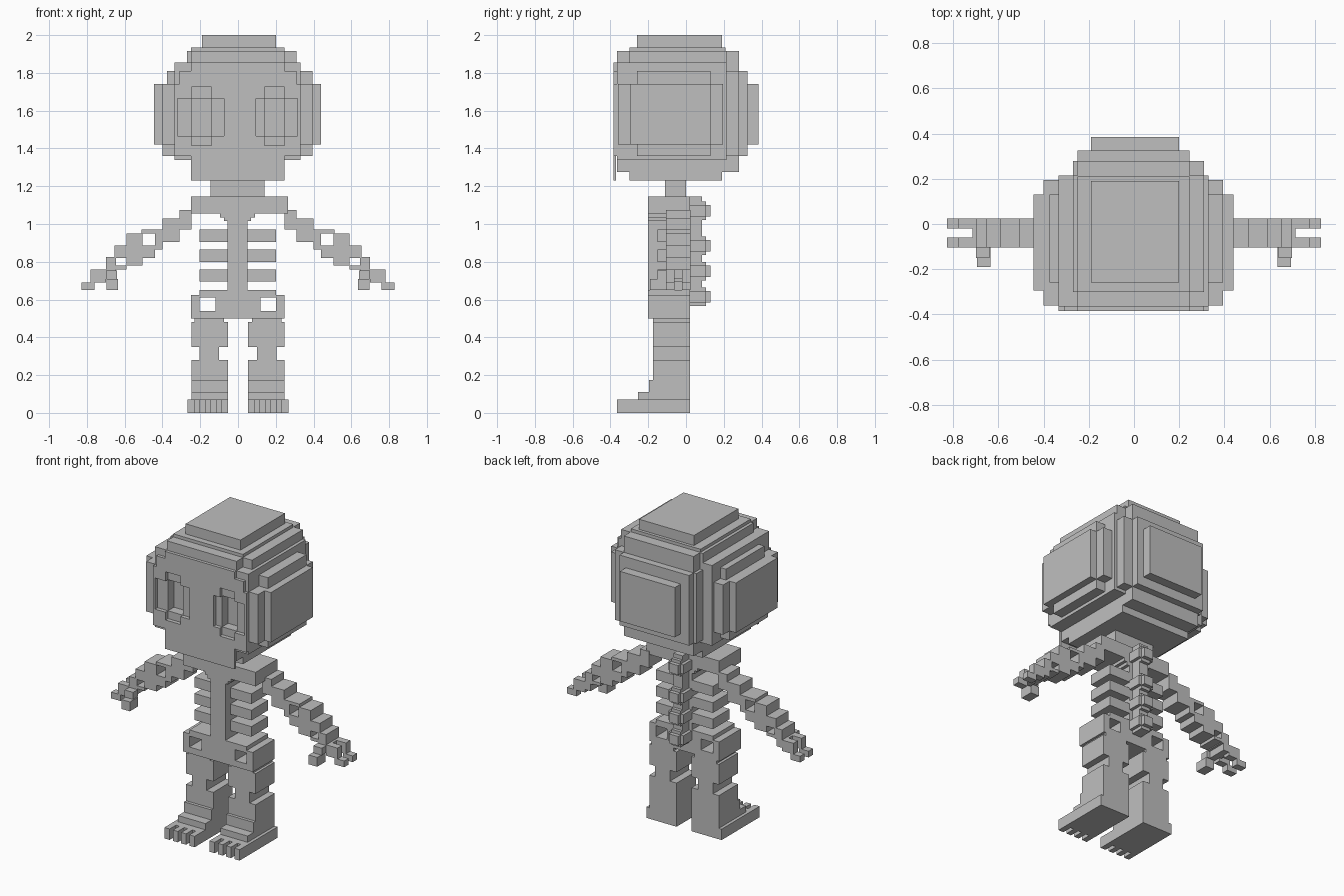
import bpy, bmesh, itertools
from mathutils import Vector

bone = bpy.data.materials.new("bone_grey")
bone.diffuse_color = (0.52, 0.52, 0.52, 1)


def part(name, boxes, cuts=()):
    """Fuse axis-aligned boxes (x0,x1,y0,y1,z0,z1), minus cuts, into one clean shell."""
    boxes, cuts = list(boxes), list(cuts)
    ax = [sorted({round(v, 4) for b in boxes + cuts for v in b[2 * a:2 * a + 2]}) for a in range(3)]
    dims = [len(a) - 1 for a in ax]

    def inside(c, group):
        return any(all(b[2 * a] < c[a] < b[2 * a + 1] for a in range(3)) for b in group)

    solid = set()
    for cell in itertools.product(*(range(n) for n in dims)):
        c = [(ax[a][cell[a]] + ax[a][cell[a] + 1]) / 2 for a in range(3)]
        if inside(c, boxes) and not inside(c, cuts):
            solid.add(cell)
    bm, verts = bmesh.new(), {}

    def vert(k):
        if k not in verts:
            verts[k] = bm.verts.new([ax[a][k[a]] for a in range(3)])
        return verts[k]

    for cell in solid:
        for a in range(3):
            u, w = (a + 1) % 3, (a + 2) % 3
            for side in (0, 1):
                n = list(cell)
                n[a] += 1 if side else -1
                if tuple(n) in solid:
                    continue
                ring = []
                for du, dw in ((0, 0), (1, 0), (1, 1), (0, 1)):
                    k = list(cell)
                    k[a] += side
                    k[u] += du
                    k[w] += dw
                    ring.append(vert(tuple(k)))
                bm.faces.new(ring if side else ring[::-1])
    bmesh.ops.dissolve_limit(bm, angle_limit=0.01, verts=bm.verts[:], edges=bm.edges[:])
    mesh = bpy.data.meshes.new(name)
    bm.to_mesh(mesh)
    bm.free()
    mesh.materials.append(bone)
    obj = bpy.data.objects.new(name, mesh)
    bpy.context.collection.objects.link(obj)
    return obj


def flip(boxes):
    return [(-b[1], -b[0]) + tuple(b[2:]) for b in boxes]


def pair(name, boxes, cuts=()):
    part("left_" + name, boxes, cuts)
    part("right_" + name, flip(boxes), flip(cuts))


# Skull: stepped layers stacked outwards along each axis
skull = [
    (-.19, .20, -.26, .19, 1.3, 2.0),
    (-.25, .245, -.30, .21, 1.3, 1.935),
    (-.25, .245, -.365, .28, 1.275, 1.915),
    (-.27, .31, -.30, .215, 1.34, 1.915),
    (-.27, .31, -.365, .28, 1.36, 1.81),
    (-.335, .33, -.365, .215, 1.34, 1.855),
    (-.375, .395, -.26, .13, 1.36, 1.81),
    (-.40, .395, -.26, .13, 1.36, 1.74),
    (-.40, .395, -.36, .195, 1.42, 1.74),
    (-.445, .44, -.295, .13, 1.42, 1.74),
    (-.25, .245, -.365, .325, 1.36, 1.81),
    (-.19, .20, -.30, .385, 1.42, 1.74),
    (-.25, .245, -.30, .19, 1.23, 1.3),
    # face plate and hanging upper jaw
    (-.335, .33, -.385, -.36, 1.36, 1.74),
    (-.31, .31, -.385, -.36, 1.36, 1.81),
    (-.25, .245, -.385, -.36, 1.36, 1.855),
    (-.25, .245, -.385, -.37, 1.23, 1.4),
]
# Eye sockets: shallow cross with a deeper centre
sockets = [
    (.095, .315, -.40, -.36, 1.465, 1.665),
    (.14, .245, -.40, -.36, 1.415, 1.725),
    (.14, .245, -.40, -.30, 1.465, 1.665),
]
sockets += [(-.32, -.075) + sockets[0][2:]] + flip(sockets[1:])
part("skull", skull, sockets)
part("neck", [(-.145, .14, -.11, 0, 1.145, 1.23)])

# Rib cage: collar, sternum and three pairs of ribs
chest = [(-.25, .265, -.2, .02, 1.055, 1.145), (-.055, .05, -.2, .02, .645, 1.06),
         (-.095, .09, -.2, .02, 1.035, 1.06), (-.075, .07, -.2, .02, 1.015, 1.06)]
for z in (.695, .80, .905):
    chest.append((-.205, .2, -.15, .02, z, z + .065))
part("rib_cage", chest)

# Pelvis with two openings
part("pelvis", [(-.25, .245, -.2, .02, .5, .625), (-.205, .2, -.2, .02, .5, .65)],
     [(-.205, -.12, -.3, .1, .54, .61), (.12, .2, -.3, .1, .54, .61)])

# Spine with four knobbly vertebrae
spine = [(-.035, .03, .02, .085, .565, 1.145)]
for z in (.565, .70, .835, 1.02):
    spine += [(-.055, .05, .02, .105, z + .02, z + .08),
              (-.035, .03, .02, .105, z, z + .1),
              (-.035, .03, .02, .13, z + .02, z + .08)]
part("spine", spine)

# Arms: stair-stepped bones with gaps, in (x0, x1, z0, z1)
steps = [(.245, .31, .97, 1.075), (.31, .40, .905, 1.03), (.40, .51, .95, .97),
         (.40, .44, .865, .97), (.44, .51, .82, .885), (.505, .59, .885, .95),
         (.505, .59, .78, .885), (.59, .655, .82, .885), (.59, .655, .76, .78),
         (.645, .70, .755, .825), (.66, .715, .71, .76)]
arm = [(x0, x1, -.105, .025, z0, z1) for x0, x1, z0, z1 in steps]
# Fingers and thumb
for y0, y1 in ((-.02, .025), (-.105, -.06)):
    arm += [(.70, .78, y0, y1, .69, .76), (.76, .828, y0, y1, .65, .69)]
arm += [(.64, .70, -.15, -.10, .71, .755), (.635, .695, -.19, -.105, .65, .71)]
pair("arm", arm)

# Legs with a narrow knee, stepped ankle and notched toes
leg = [(.075, .23, -.175, .02, .475, .5), (.053, .247, -.175, .02, .35, .48),
       (.10, .205, -.175, .02, .28, .35), (.053, .247, -.175, .02, .07, .28),
       (.053, .247, -.195, .02, .07, .175), (.053, .247, -.255, .02, .07, .11),
       (.053, .267, -.365, .02, 0, .07)]
gaps = [(.09 + i * .058, .114 + i * .058, -.4, -.30, -.1, .069999) for i in range(3)]
gaps = [g[:5] + (.07,) for g in gaps]
pair("leg", leg, gaps)
